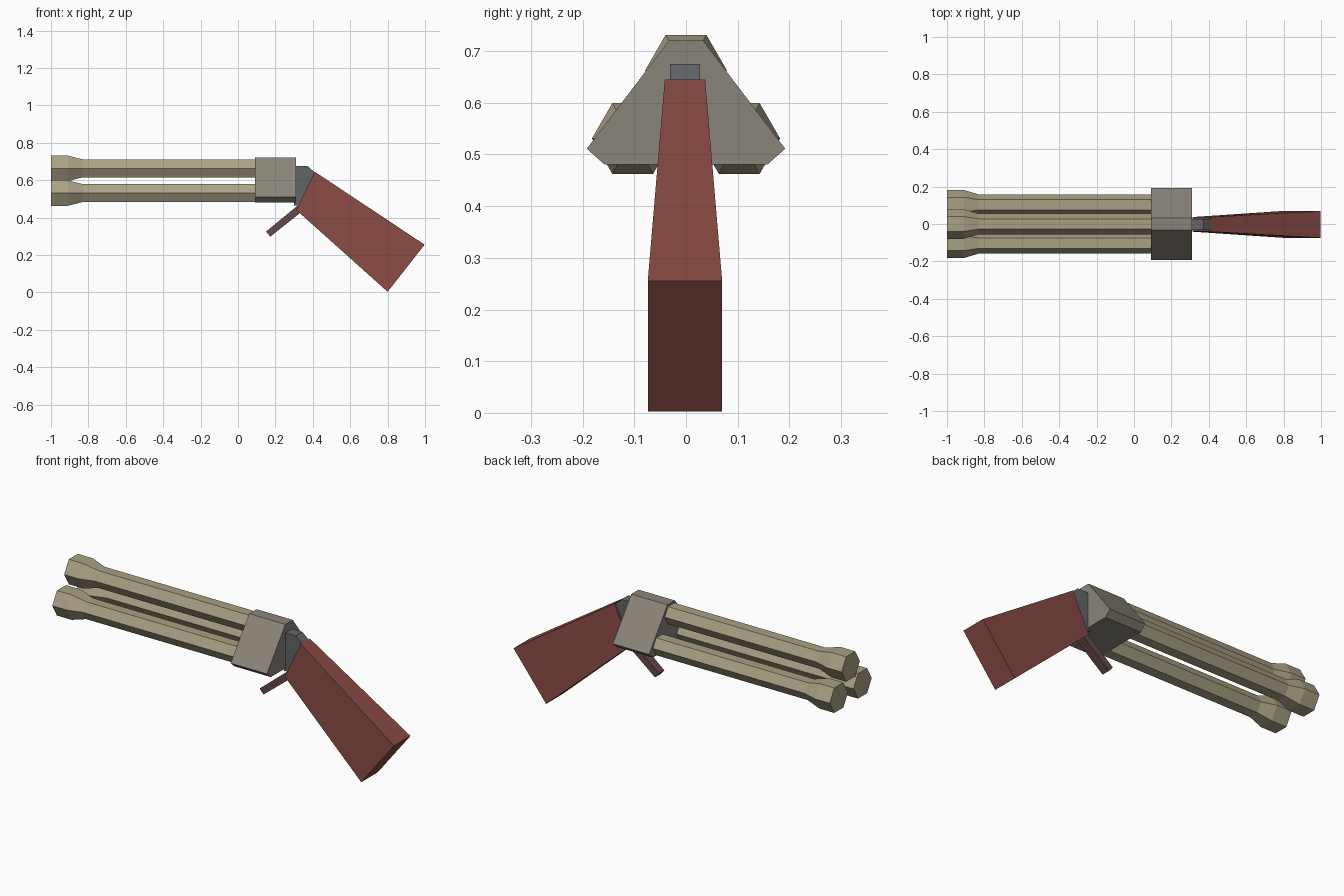
import bpy
import bmesh
import math

if "Cube" in bpy.data.objects:
    bpy.data.objects.remove(bpy.data.objects["Cube"])


def material(name, rgb):
    m = bpy.data.materials.new(name)
    m.diffuse_color = (*rgb, 1)
    m.use_nodes = True
    m.node_tree.nodes["Principled BSDF"].inputs["Base Color"].default_value = m.diffuse_color
    return m


TAN = material("tan metal", (0.40, 0.355, 0.23))
STONE = material("warm grey metal", (0.26, 0.235, 0.195))
STEEL = material("dark steel", (0.125, 0.13, 0.14))
WOOD = material("red wood", (0.25, 0.07, 0.058))
PLUM = material("plum metal", (0.125, 0.065, 0.07))


def loft(name, rings, mat):
    """Join matching rings of points into a closed solid."""
    bm = bmesh.new()
    loops = [[bm.verts.new(p) for p in ring] for ring in rings]
    n = len(loops[0])
    for a, b in zip(loops, loops[1:]):
        for i in range(n):
            j = (i + 1) % n
            bm.faces.new((a[i], a[j], b[j], b[i]))
    bm.faces.new(loops[0])
    bm.faces.new(loops[-1])
    bmesh.ops.recalc_face_normals(bm, faces=bm.faces)
    mesh = bpy.data.meshes.new(name)
    bm.to_mesh(mesh)
    bm.free()
    mesh.materials.append(mat)
    obj = bpy.data.objects.new(name, mesh)
    bpy.context.collection.objects.link(obj)
    return obj


def side_plate(name, profile, mat):
    """Solid from (x, z, half width) side profile points."""
    return loft(name, [[(x, s * w - 0.002, z) for x, z, w in profile]
                       for s in (-1, 1)], mat)


# Three hexagonal barrels with flared muzzles
def hexagon(x, y, z, r):
    return [(x, y + r * math.cos(i * math.pi / 3), z + r * math.sin(i * math.pi / 3))
            for i in range(6)]


for name, y, z in (("top_barrel", 0, 0.663),
                   ("front_barrel", -0.103, 0.531),
                   ("back_barrel", 0.103, 0.531)):
    stations = ((-1.0, 0.079), (-0.91, 0.079), (-0.83, 0.055), (0.12, 0.055))
    loft(name, [hexagon(x, y, z, r) for x, r in stations], TAN)

# Receiver block
half = [(0.032, 0.722), (0.192, 0.511), (0.158, 0.481)]
outline = half + [(-y, z) for y, z in reversed(half)]
loft("receiver", [[(x, y, z) for y, z in outline] for x in (0.09, 0.31)], STONE)

# Hinge between receiver and stock
side_plate("hinge", [(0.30, 0.675, 0.029), (0.372, 0.675, 0.029), (0.412, 0.64, 0.029),
                     (0.33, 0.465, 0.029), (0.30, 0.465, 0.029)], STEEL)

# Flared stock
side_plate("stock", [(0.41, 0.645, 0.039), (0.998, 0.255, 0.072),
                     (0.80, 0.003, 0.072), (0.312, 0.44, 0.039)], WOOD)

# Trigger bar
side_plate("trigger", [(0.15, 0.325, 0.024), (0.32, 0.465, 0.024),
                       (0.345, 0.435, 0.024), (0.173, 0.298, 0.024)], PLUM)
